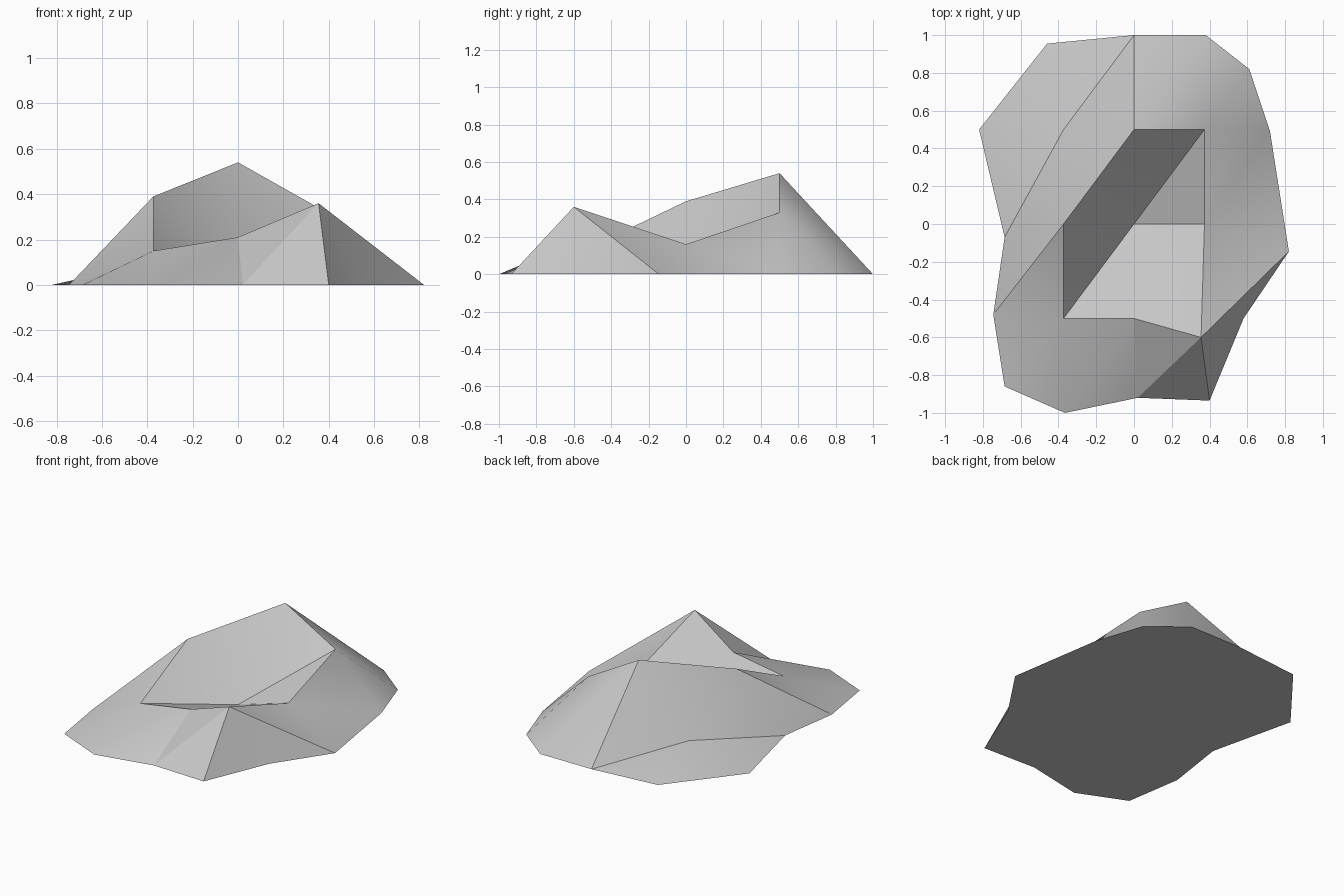
import bpy
import bmesh
import math

cube = bpy.data.objects.get("Cube")
if cube:
    bpy.data.objects.remove(cube, do_unlink=True)

# One stone colour
stone = bpy.data.materials.new("pale_grey_stone")
stone.use_nodes = True
stone.diffuse_color = (0.58, 0.58, 0.58, 1)
stone.node_tree.nodes["Principled BSDF"].inputs["Base Color"].default_value = stone.diffuse_color

# The rock is a 5 x 5 sheet: inner points carry height, the rim rests on the ground
HEIGHTS = [(0.15, 0.21, 0.36), (0.39, 0.05, 0.16), (0.1, 0.54, 0.33)]
SHIFTED = {(3, 1): (0.355, -0.6)}

# Ragged rim by column and row; two corners are chipped off
RIM = {
    0: {0: (-0.685, -0.86), 1: (-0.745, -0.48), 2: (-0.685, -0.07), 3: (-0.82, 0.5)},
    1: {0: (-0.365, -1), 4: (-0.46, 0.955)},
    2: {0: (0.02, -0.92), 4: (0, 1)},
    3: {0: (0.4, -0.935), 4: (0.38, 1)},
    4: {1: (0.58, -0.5), 2: (0.82, -0.145), 3: (0.72, 0.49), 4: (0.61, 0.82)},
}

bm = bmesh.new()
points = {}
for col, column in RIM.items():
    for row, (x, y) in column.items():
        points[col, row] = bm.verts.new((x, y, 0))
for row, line in enumerate(HEIGHTS, start=1):
    for col, height in enumerate(line, start=1):
        x, y = SHIFTED.get((col, row), ((col - 2) * 0.373, (row - 2) / 2))
        points[col, row] = bm.verts.new((x, y, height))


def add_facet(*keys):
    """Add a triangle unless it touches a chipped corner."""
    if all(key in points for key in keys):
        bm.faces.new([points[key] for key in keys])


# Rock surface: every cell is split along the same diagonal
for col in range(4):
    for row in range(4):
        low, high = (col, row), (col + 1, row + 1)
        add_facet(low, (col + 1, row), high)
        add_facet(low, high, (col, row + 1))

# Flat underside
rim_edges = [edge for edge in bm.edges if edge.is_boundary]
bmesh.ops.contextual_create(bm, geom=rim_edges)
bmesh.ops.recalc_face_normals(bm, faces=bm.faces)

mesh = bpy.data.meshes.new("rock")
bm.to_mesh(mesh)
bm.free()
mesh.materials.append(stone)
rock = bpy.data.objects.new("rock", mesh)
bpy.context.collection.objects.link(rock)

# Soft shading on gentle slopes, crisp ridges
bpy.ops.object.select_all(action="DESELECT")
rock.select_set(True)
bpy.context.view_layer.objects.active = rock
bpy.ops.object.shade_smooth_by_angle(angle=math.radians(30))
